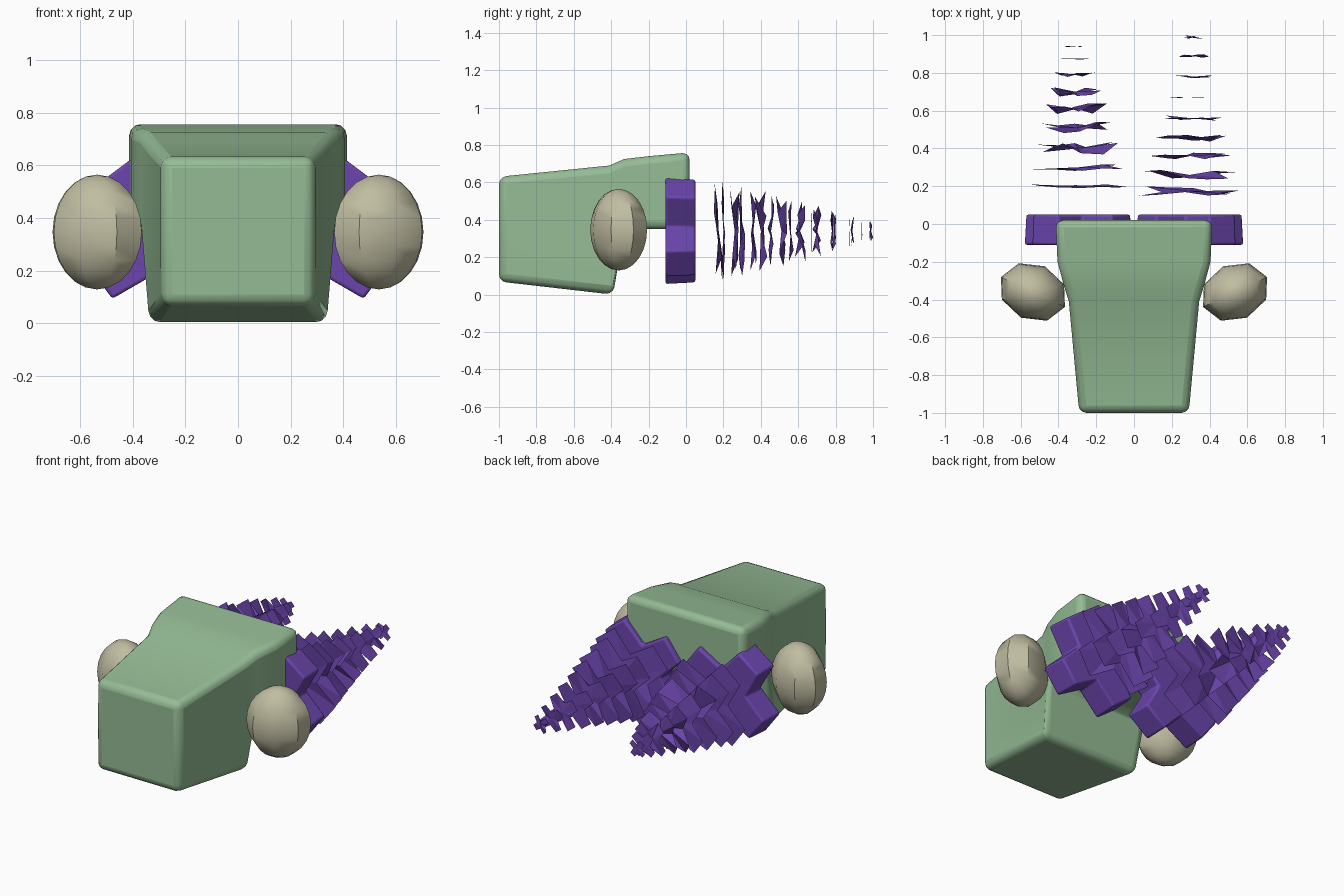
import bpy, bmesh, math, random
from mathutils import Matrix

if "Cube" in bpy.data.objects:
    bpy.data.objects.remove(bpy.data.objects["Cube"])

random.seed(4)


def material(name, rgb):
    m = bpy.data.materials.new(name)
    m.diffuse_color = (*rgb, 1)
    m.use_nodes = True
    m.node_tree.nodes["Principled BSDF"].inputs["Base Color"].default_value = m.diffuse_color
    return m


GREEN = material("hull_green", (0.30, 0.50, 0.30))
PURPLE = material("exhaust_purple", (0.15, 0.06, 0.42))
TAN = material("pod_tan", (0.53, 0.51, 0.36))


def finish(bm, name, mat, bevel=0, smooth=True):
    bmesh.ops.recalc_face_normals(bm, faces=bm.faces)
    me = bpy.data.meshes.new(name)
    bm.to_mesh(me)
    bm.free()
    me.materials.append(mat)
    ob = bpy.data.objects.new(name, me)
    bpy.context.collection.objects.link(ob)
    bpy.ops.object.select_all(action='DESELECT')
    ob.select_set(True)
    bpy.context.view_layer.objects.active = ob
    if bevel:
        b = ob.modifiers.new("bevel", 'BEVEL')
        b.width, b.segments = bevel, 3
        b.limit_method, b.angle_limit = 'ANGLE', math.radians(35)
    if smooth:
        bpy.ops.object.shade_smooth_by_angle(angle=math.radians(40))
    return ob


# hull: lofted stations (y, half width, top z), deep at the front, raised belly behind
STATIONS = [(-1, .29, .63), (-.41, .345, .69), (-.33, .37, .725), (-.2, .405, .74), (.02, .415, .76)]
bm = bmesh.new()


def section(y, w, levels):
    left = [bm.verts.new((-w, y, z)) for z in levels]
    right = [bm.verts.new((w, y, z)) for z in levels]
    return left, right


upper = [section(y, w, (.35, top)) for y, w, top in STATIONS]
for (l0, r0), (l1, r1) in zip(upper, upper[1:]):
    bm.faces.new((l0[0], l0[1], l1[1], l1[0]))
    bm.faces.new((r0[0], r0[1], r1[1], r1[0]))
    bm.faces.new((l0[1], r0[1], r1[1], l1[1]))
for (l0, r0), (l1, r1) in zip(upper[2:], upper[3:]):
    bm.faces.new((l0[0], r0[0], r1[0], l1[0]))
# chin below the mid line
fl, fr = section(-1, .29, (.07,))
sl, sr = section(-.39, .34, (0,))
fl, fr, sl, sr = fl[0], fr[0], sl[0], sr[0]
(a0, b0), (a1, b1), (a2, b2) = upper[:3]
bm.faces.new((fl, fr, b0[0], b0[1], a0[1], a0[0]))
bm.faces.new((fl, fr, sr, sl))
for f, s, u0, u1, u2 in ((fl, sl, a0, a1, a2), (fr, sr, b0, b1, b2)):
    bm.faces.new((f, s, u1[0], u0[0]))
    bm.faces.new((s, u2[0], u1[0]))
bm.faces.new((sl, sr, b2[0], a2[0]))
l, r = upper[-1]
bm.faces.new((l[0], l[1], r[1], r[0]))
finish(bm, "hull", GREEN, bevel=.04)


# cross outline: four flared arms, turned a little
def cross(side, cx, scale):
    pts = []
    for k in range(4):
        a = math.radians(53 + 90 * k)
        for rad, da in ((.307, -16.5), (.307, 16.5), (.155, 45)):
            t = a + math.radians(da)
            pts.append((side * (cx + rad * scale * math.cos(t)), .34 + rad * scale * math.sin(t)))
    return pts


# exhaust sheets: y position and ripple of each, per side
SHEETS = {
    "right": (1, (.175, .26, .36, .455, .56, .67, .78, .89, .99),
              (.03, .03, .02, .02, .015, .003, .008, .01, .01)),
    "left": (-1, (.2, .3, .4, .51, .61, .7, .79, .875, .94),
             (.01, .02, .035, .035, .03, .025, .015, .003, .003)),
}
for tag, (side, ys, ripples) in SHEETS.items():
    # cross-shaped nozzle
    bm = bmesh.new()
    front = [bm.verts.new((x, -.11, z)) for x, z in cross(side, .295, 1)]
    back = [bm.verts.new((x, .05, z)) for x, z in cross(side, .295, .97)]
    bm.faces.new(front)
    bm.faces.new(back)
    for i in range(12):
        j = (i + 1) % 12
        bm.faces.new((front[i], front[j], back[j], back[i]))
    finish(bm, tag + "_nozzle", PURPLE, bevel=.012)

    # shrinking rippled sheets of the exhaust plume
    bm = bmesh.new()
    for i, (y, amp) in enumerate(zip(ys, ripples)):
        t = i / (len(ys) - 1)
        cx = .29 + .03 * t
        rim = [bm.verts.new((x, y + random.uniform(-amp, amp), z))
               for x, z in cross(side, cx, .93 - .74 * t)]
        hub = bm.verts.new((side * cx, y, .34))
        for k in range(12):
            bm.faces.new((hub, rim[k], rim[(k + 1) % 12]))
    finish(bm, tag + "_exhaust_plume", PURPLE, smooth=False)

    # eight-sided egg-shaped side pod
    bm = bmesh.new()
    bmesh.ops.create_uvsphere(bm, u_segments=8, v_segments=12, radius=1)
    m = (Matrix.Translation((side * .535, -.36, .347))
         @ Matrix.Rotation(math.radians(25 * side), 4, 'Z')
         @ Matrix.Diagonal((.187, .15, .218, 1)))
    bmesh.ops.transform(bm, matrix=m, verts=bm.verts)
    finish(bm, tag + "_side_pod", TAN)
